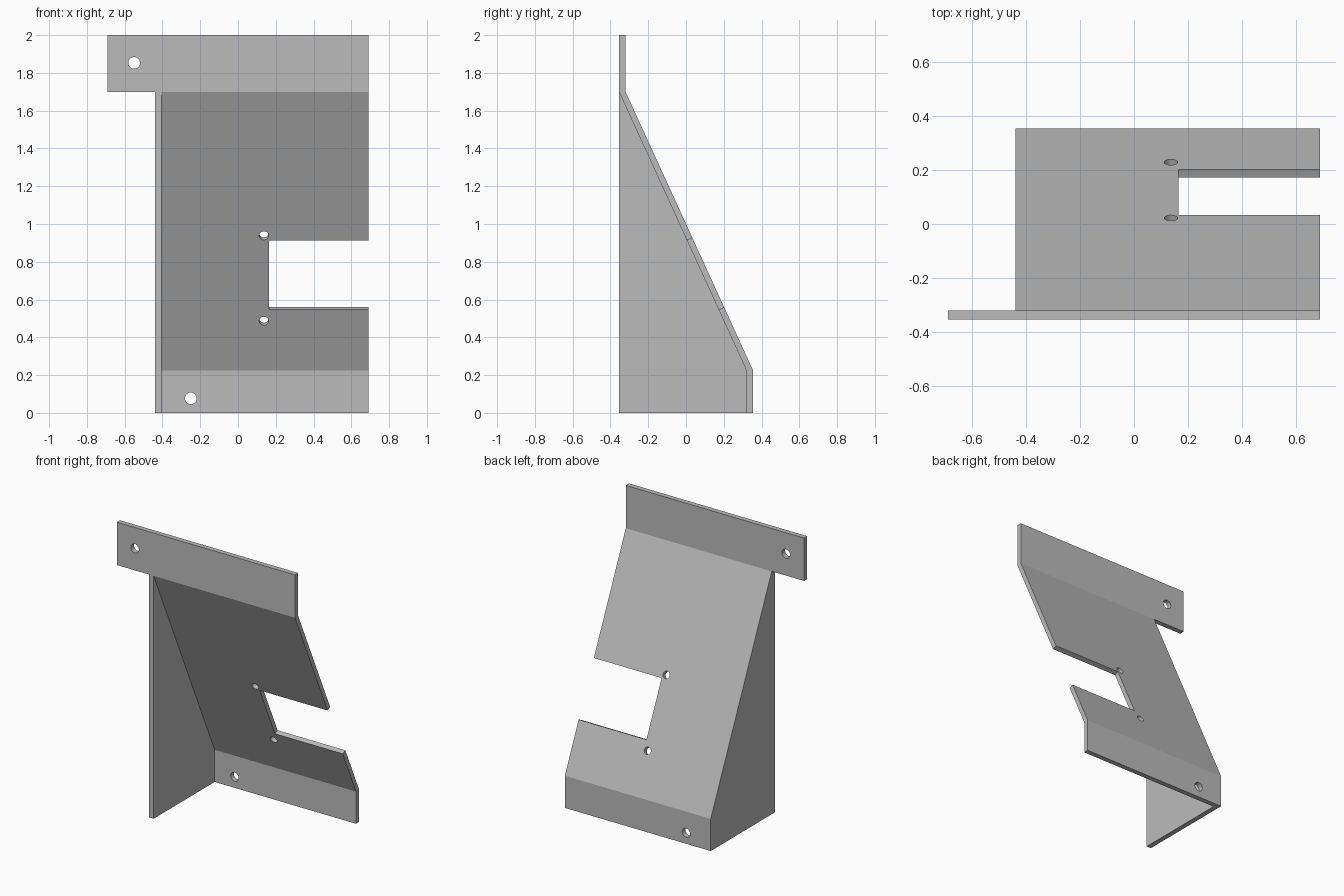
import bpy
import bmesh
from math import radians, atan2
from mathutils import Matrix, Vector

if "Cube" in bpy.data.objects:
    bpy.data.objects.remove(bpy.data.objects["Cube"])

grey = bpy.data.materials.new("plain_grey")
grey.use_nodes = True
GREY = (0.5, 0.5, 0.5, 1)
grey.diffuse_color = GREY
grey.node_tree.nodes["Principled BSDF"].inputs["Base Color"].default_value = GREY

LEFT, RIGHT = 0.69, -0.44      # ends of the sloped sheet
SEAM = -0.405                  # inner face of the side web
FRONT, BACK, T = -0.355, 0.355, 0.035
BEND_TOP, BEND_LOW = 1.70, 0.225


def finish(name, bm):
    bmesh.ops.recalc_face_normals(bm, faces=bm.faces)
    mesh = bpy.data.meshes.new(name)
    bm.to_mesh(mesh)
    bm.free()
    mesh.materials.append(grey)
    obj = bpy.data.objects.new(name, mesh)
    bpy.context.collection.objects.link(obj)
    return obj


def prism(name, profile, x0, x1):
    """Extrude a (y, z) outline along x."""
    bm = bmesh.new()
    face = bm.faces.new([bm.verts.new((x0, y, z)) for y, z in profile])
    out = bmesh.ops.extrude_face_region(bm, geom=[face])
    moved = [v for v in out["geom"] if isinstance(v, bmesh.types.BMVert)]
    bmesh.ops.translate(bm, verts=moved, vec=(x1 - x0, 0, 0))
    return finish(name, bm)


def drill(name, centre, radius, tilt):
    """Round cutter whose axis is y, tilted about x."""
    bm = bmesh.new()
    matrix = Matrix.Translation(centre) @ Matrix.Rotation(tilt + radians(90), 4, "X")
    bmesh.ops.create_cone(bm, cap_ends=True, segments=32, radius1=radius,
                          radius2=radius, depth=0.2, matrix=matrix)
    return finish(name, bm)


def cut(obj, cutters):
    for cutter in cutters:
        mod = obj.modifiers.new(cutter.name, "BOOLEAN")
        mod.operation, mod.solver, mod.object = "DIFFERENCE", "EXACT", cutter
        cutter.hide_render = True
    graph = bpy.context.evaluated_depsgraph_get()
    mesh = bpy.data.meshes.new_from_object(obj.evaluated_get(graph))
    obj.modifiers.clear()
    obj.data = mesh
    for cutter in cutters:
        bpy.data.objects.remove(cutter)


# Upper mounting flange, longer than the sheet on one side
flange = prism("upper_flange", [(FRONT, BEND_TOP), (FRONT + T, BEND_TOP),
                                (FRONT + T, 2), (FRONT, 2)], -0.69, LEFT)
cut(flange, [drill("flange_hole", (-0.55, FRONT, 1.853), 0.031, 0)])

# Sloped panel bent into the lower flange
panel = prism("sloped_panel", [(FRONT, BEND_TOP), (FRONT + T, BEND_TOP),
                               (BACK, BEND_LOW), (BACK, 0),
                               (BACK - T, 0), (BACK - T, BEND_LOW)], SEAM, LEFT)

# Slot and holes are square to the slope
slope = Vector((0, BACK - FRONT - T, BEND_LOW - BEND_TOP)).normalized()
tilt = atan2(slope.y, -slope.z)
slot_top, slot_low = Vector((0, 0.006, 0.914)), Vector((0, 0.175, 0.547))
bm = bmesh.new()
bmesh.ops.create_cube(bm, size=1, matrix=Matrix.Translation(
    (slot_top + slot_low) / 2 + Vector((0.665, 0, 0))) @ Matrix.Rotation(tilt, 4, "X")
    @ Matrix.Diagonal((1, 0.3, (slot_top - slot_low).length, 1)))
slot = finish("slot_cutter", bm)
cut(panel, [slot,
            drill("upper_screw", (0.137, 0.023, 0.952), 0.025, tilt),
            drill("lower_screw", (0.137, 0.23, 0.50), 0.025, tilt),
            drill("base_hole", (-0.25, BACK, 0.077), 0.031, 0)])

# Triangular side web
prism("side_web", [(FRONT, 0), (BACK, 0), (BACK, BEND_LOW),
                   (FRONT + T, BEND_TOP), (FRONT, BEND_TOP)], RIGHT, SEAM)
